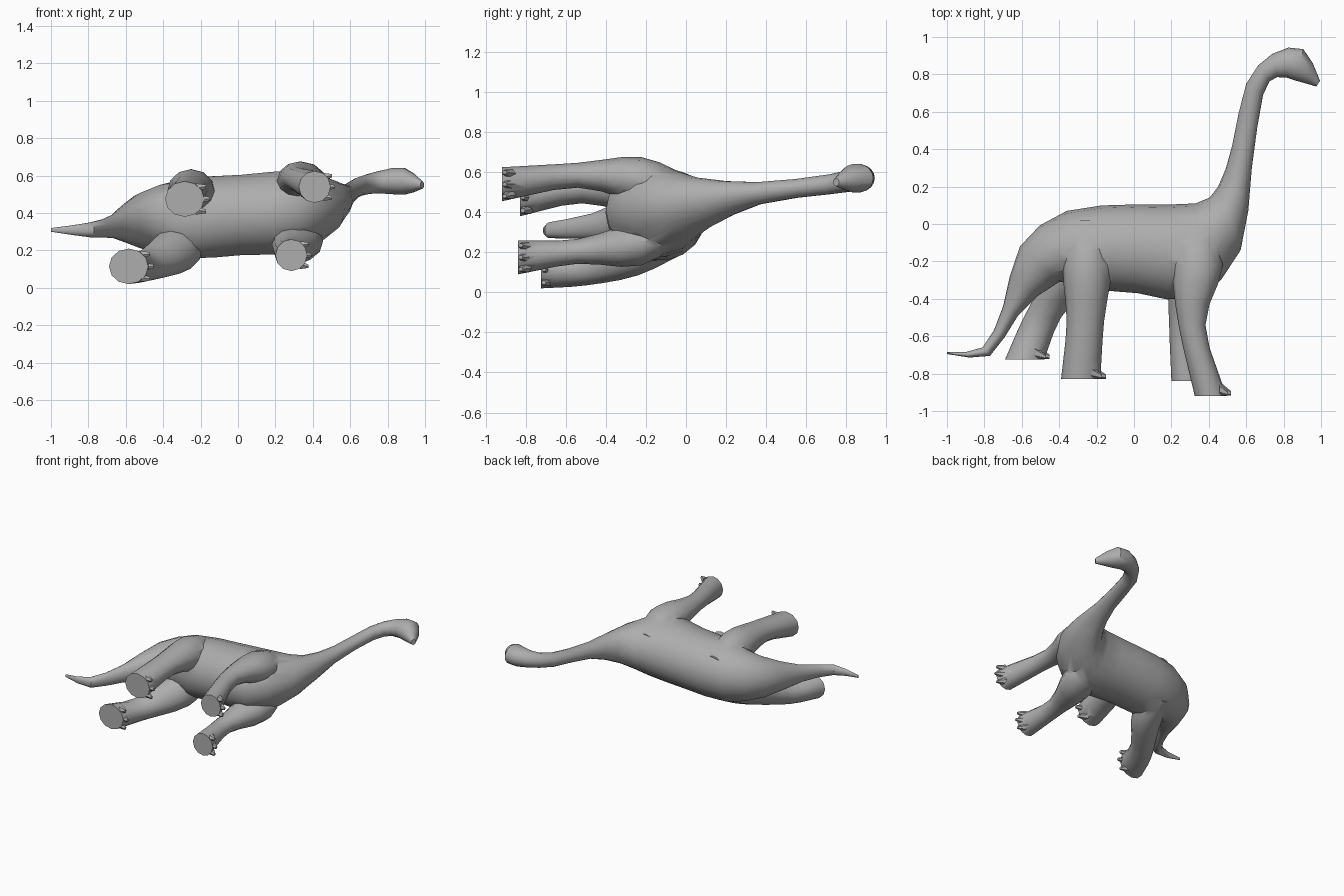
import bpy, bmesh, math
from mathutils import Vector

if "Cube" in bpy.data.objects:
    bpy.data.objects.remove(bpy.data.objects["Cube"])

skin = bpy.data.materials.new("grey skin")
skin.diffuse_color = (0.42, 0.42, 0.42, 1)
skin.use_nodes = True
skin.node_tree.nodes["Principled BSDF"].inputs["Base Color"].default_value = skin.diffuse_color


def spline(rows, steps):
    """Smoothly fill in rows of numbers between the given ones."""
    pts = [Vector(r) for r in rows]
    pts = [pts[0] * 2 - pts[1]] + pts + [pts[-1] * 2 - pts[-2]]
    out = []
    for p, a, b, n in zip(pts, pts[1:], pts[2:], pts[3:]):
        for t in (k / steps for k in range(steps)):
            out.append(a + (b - p) * (t / 2) + (p * 2 - a * 5 + b * 4 - n) * (t * t / 2)
                       + ((a - b) * 3 + n - p) * (t ** 3 / 2))
    return out + [pts[-2]]


def loft(name, rings, sides):
    """Skin a list of (centre, axis_a, axis_b) ellipses into a closed tube."""
    bm = bmesh.new()
    loops = []
    for c, a, b in rings:
        loops.append([bm.verts.new(c + a * math.cos(t) + b * math.sin(t))
                      for t in (2 * math.pi * i / sides for i in range(sides))])
    for p, q in zip(loops, loops[1:]):
        for i in range(sides):
            j = (i + 1) % sides
            bm.faces.new((p[i], p[j], q[j], q[i]))
    bm.faces.new(loops[0][::-1])
    bm.faces.new(loops[-1])
    bmesh.ops.recalc_face_normals(bm, faces=bm.faces)
    me = bpy.data.meshes.new(name)
    bm.to_mesh(me)
    bm.free()
    me.materials.append(skin)
    ob = bpy.data.objects.new(name, me)
    bpy.context.collection.objects.link(ob)
    return ob


def ring(centre, rx, ry, rz):
    return Vector(centre), Vector((rx, ry, 0)), Vector((0, 0, rz))


# Tail, torso, neck and head: back x, back y, belly x, belly y, side centre, side radius
spine = [
    (-1, -.685, -1, -.695, .31, .01), (-.81, -.66, -.77, -.705, .31, .04),
    (-.70, -.44, -.62, -.49, .33, .065), (-.61, -.12, -.40, -.31, .36, .15),
    (-.36, .07, -.20, -.35, .37, .215), (.02, .105, .02, -.37, .39, .218),
    (.33, .11, .33, -.40, .41, .22), (.45, .20, .57, -.14, .44, .135),
    (.525, .42, .63, .30, .495, .056), (.60, .75, .69, .69, .54, .05),
    (.74, .91, .765, .785, .565, .06), (.905, .935, .87, .765, .57, .073),
    (.995, .765, .975, .735, .55, .02),
]
body = loft("body", [ring(((ax + bx) / 2, (ay + by) / 2, z), (ax - bx) / 2, (ay - by) / 2, r)
                     for ax, ay, bx, by, z, r in spline(spine, 2)], 18)

# Leg thickness (length radius, side radius) from root to sole
hind = [(.07, .07), (.13, .125), (.10, .08), (.105, .095)]
fore = [(.07, .065), (.135, .115), (.072, .062), (.085, .085)]
# Leg centre lines: root, thigh, shin, sole
legs = [
    ("upper_hind_leg", hind,
     [(-.25, .02, .47), (-.25, -.22, .51), (-.26, -.52, .525), (-.285, -.83, .475)]),
    ("lower_hind_leg", hind,
     [(-.27, 0, .27), (-.32, -.24, .21), (-.49, -.5, .115), (-.585, -.725, .115)]),
    ("upper_front_leg", fore,
     [(.32, .04, .5), (.34, -.22, .56), (.31, -.54, .585), (.41, -.92, .54)]),
    ("lower_front_leg", fore,
     [(.32, .02, .36), (.32, -.22, .25), (.26, -.54, .205), (.285, -.84, .175)]),
]
parts = []
for name, sizes, line in legs:
    rows = spline([p + s for p, s in zip(line, sizes)], 3)
    parts.append(loft(name, [ring(r[:3], r[3], 0, r[4]) for r in rows], 12))
    # Three short tapered toes along the front of the foot
    x, y, z, rx, rz = rows[-1]
    for k in (-1, 0, 1):
        reach = rx * (1.28 - .2 * abs(k))
        parts.append(loft(name + "_toe", [
            ring((x + reach * .5, y + .038, z + k * rz * .62), 0, .034, rz * .3),
            ring((x + reach, y + .014, z + k * rz * .7), 0, .012, rz * .12)], 6))

# Weld legs and toes into one continuous skin
bpy.context.view_layer.objects.active = body
for part in parts:
    mod = body.modifiers.new("weld", 'BOOLEAN')
    mod.operation, mod.solver, mod.object = 'UNION', 'EXACT', part
    bpy.ops.object.modifier_apply(modifier=mod.name)
    bpy.data.objects.remove(part)

body.select_set(True)
bpy.ops.object.shade_smooth_by_angle(angle=math.radians(40))
